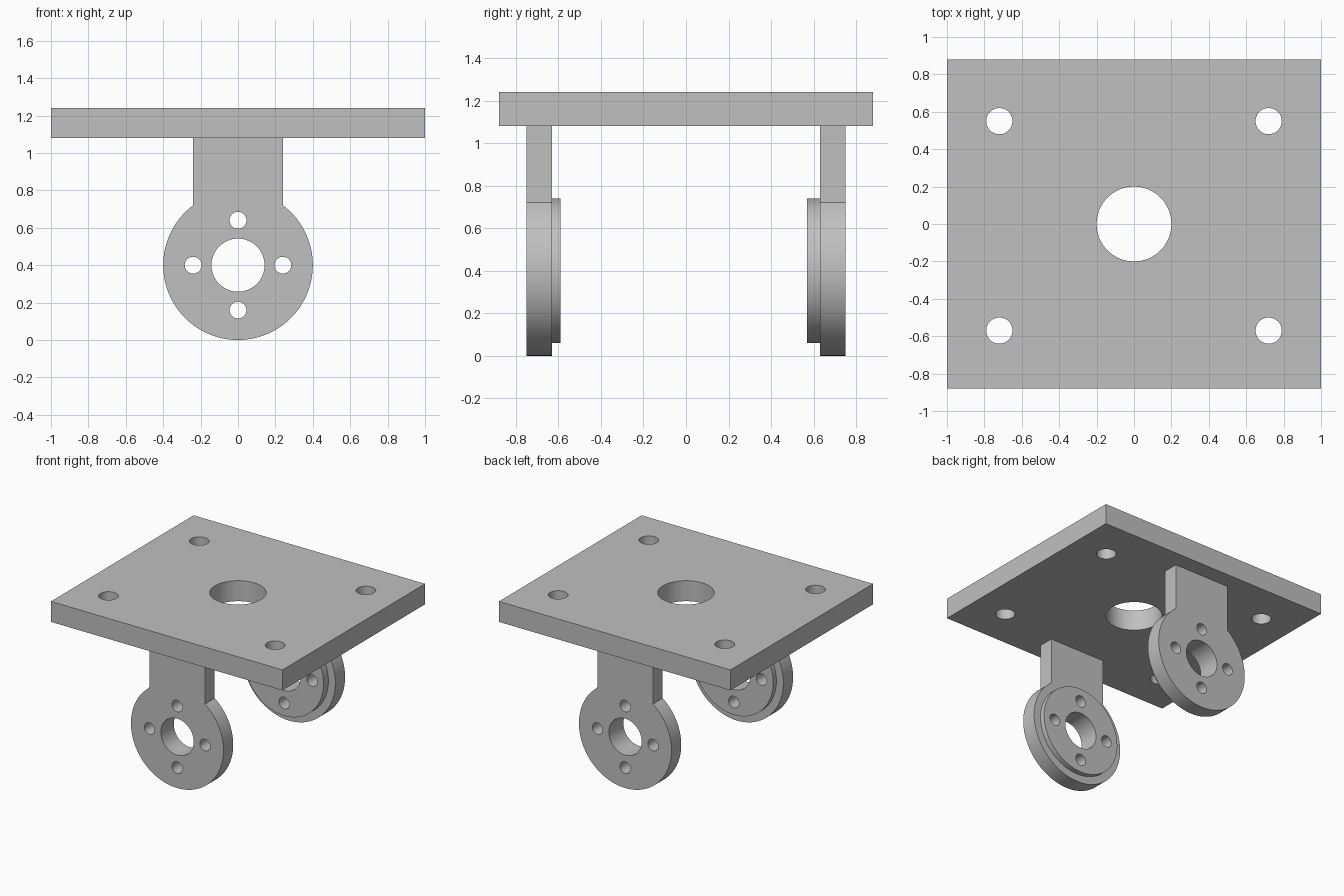
import bpy, bmesh
from math import sin, cos, pi, asin, radians

cube = bpy.data.objects.get("Cube")
if cube:
    bpy.data.objects.remove(cube, do_unlink=True)

grey = bpy.data.materials.new("plain grey")
grey.use_nodes = True
colour = (0.53, 0.53, 0.53, 1)
grey.diffuse_color = colour
grey.node_tree.nodes["Principled BSDF"].inputs["Base Color"].default_value = colour


def circle(x, y, radius, count=64):
    return [(x + radius * cos(2 * pi * i / count), y + radius * sin(2 * pi * i / count))
            for i in range(count)]


def slab(name, loops, thickness, location, upright=False):
    """Extrude an outline (first loop) with holes (other loops) into a solid."""
    curve = bpy.data.curves.new(name, 'CURVE')
    curve.dimensions = '2D'
    curve.fill_mode = 'BOTH'
    curve.extrude = thickness / 2
    for loop in loops:
        spline = curve.splines.new('POLY')
        spline.points.add(len(loop) - 1)
        for point, (x, y) in zip(spline.points, loop):
            point.co = (x, y, 0, 1)
        spline.use_cyclic_u = True
    obj = bpy.data.objects.new(name, curve)
    bpy.context.collection.objects.link(obj)
    obj.location = location
    if upright:
        obj.rotation_euler.x = radians(90)
    bpy.ops.object.select_all(action='DESELECT')
    obj.select_set(True)
    bpy.context.view_layer.objects.active = obj
    bpy.ops.object.convert(target='MESH')
    obj = bpy.context.view_layer.objects.active
    # Weld caps to walls so the solid is closed
    bm = bmesh.new()
    bm.from_mesh(obj.data)
    bmesh.ops.remove_doubles(bm, verts=bm.verts, dist=0.0005)
    bmesh.ops.recalc_face_normals(bm, faces=bm.faces)
    bm.to_mesh(obj.data)
    bm.free()
    obj.data.materials.clear()
    obj.data.materials.append(grey)
    bpy.ops.object.shade_smooth_by_angle(angle=radians(30))
    return obj


# Top plate with a centre bore and four mounting holes
bottom, top = 1.08, 1.24
outline = [(-1, -0.88), (1, -0.88), (1, 0.88), (-1, 0.88)]
holes = [circle(0, 0, 0.2)]
holes += [circle(x, y, 0.07, 48) for x in (-0.72, 0.72) for y in (-0.57, 0.55)]
slab("top_plate", [outline] + holes, top - bottom, (0, 0, (top + bottom) / 2))

# Hanging lug outline: a round eye with a straight neck up to the plate
eye_z, eye_r, neck = 0.4, 0.4, 0.24
start = pi - asin((eye_r ** 2 - neck ** 2) ** 0.5 / eye_r)
sweep = 2 * pi - 2 * asin(neck / eye_r)
steps = 80
lug = [(eye_r * cos(start + sweep * i / steps), eye_z + eye_r * sin(start + sweep * i / steps))
       for i in range(steps + 1)]
lug += [(neck, bottom), (-neck, bottom)]

# Bore and four bolt holes shared by lugs and bosses
bores = [circle(0, eye_z, 0.142)]
bores += [circle(0.24 * cos(k * pi / 2), eye_z + 0.24 * sin(k * pi / 2), 0.045, 40)
          for k in range(4)]

# Each lug carries a raised round boss on its inner face
outer, inner = 0.75, 0.63
for name, side, boss_end in (("front", -1, 0.59), ("back", 1, 0.57)):
    slab(name + "_lug", [lug] + bores, outer - inner,
         (0, side * (outer + inner) / 2, 0), True)
    slab(name + "_boss", [circle(0, eye_z, 0.34, 80)] + bores, inner - boss_end,
         (0, side * (inner + boss_end) / 2, 0), True)
